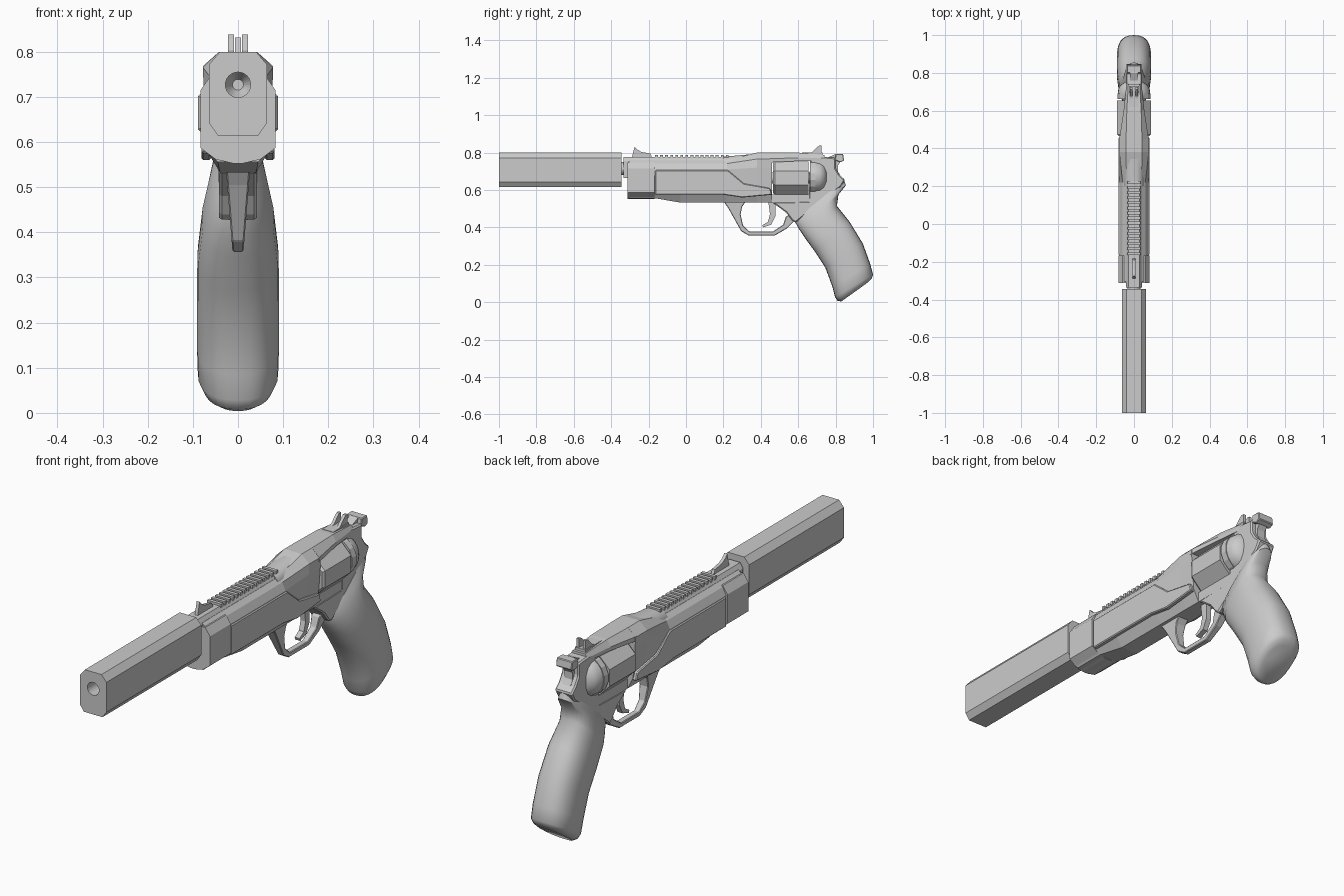
import bpy, bmesh, math
from mathutils import Vector

if "Cube" in bpy.data.objects:
    bpy.data.objects.remove(bpy.data.objects["Cube"])


def finish(name, bm, bevel=0, smooth=None):
    bmesh.ops.recalc_face_normals(bm, faces=bm.faces)
    me = bpy.data.meshes.new(name)
    bm.to_mesh(me)
    bm.free()
    ob = bpy.data.objects.new(name, me)
    bpy.context.collection.objects.link(ob)
    bpy.ops.object.select_all(action='DESELECT')
    bpy.context.view_layer.objects.active = ob
    ob.select_set(True)
    if bevel:
        m = ob.modifiers.new("bevel", 'BEVEL')
        m.width, m.segments = bevel, 1
        m.limit_method = 'ANGLE'
    if smooth:
        bpy.ops.object.shade_smooth_by_angle(angle=math.radians(smooth))
    return ob


def loft(name, rings, **kw):
    """Skin closed rings of (x, y, z) points and cap both ends."""
    bm = bmesh.new()
    vs = [[bm.verts.new(p) for p in r] for r in rings]
    n = len(vs[0])
    for a, b in zip(vs, vs[1:]):
        for i in range(n):
            bm.faces.new((a[i], a[(i + 1) % n], b[(i + 1) % n], b[i]))
    bm.faces.new(vs[0])
    bm.faces.new(vs[-1])
    return finish(name, bm, **kw)


def along_y(name, sections, **kw):
    """Loft mirrored half sections: (y, [(x, z), ...] from bottom to top)."""
    return loft(name, [[(x, y, z) for x, z in h] + [(-x, y, z) for x, z in reversed(h)]
                       for y, h in sections], **kw)


def plate(name, pts, x0, x1=None, **kw):
    """Side profile of (y, z) points given thickness in x; x0 may be a function of z."""
    if x1 is None:
        f = x0 if callable(x0) else (lambda z: x0)
        return loft(name, [[(s * f(z), y, z) for y, z in pts] for s in (-1, 1)], **kw)
    return loft(name, [[(x, y, z) for y, z in pts] for x in (x0, x1)], **kw)


def lathe(name, prof, z, n, turn=0, **kw):
    """Turned part about the y direction: (y, radius) pairs."""
    ang = [turn + 2 * math.pi * i / n for i in range(n)]
    return loft(name, [[(r * math.cos(a), y, z + r * math.sin(a)) for a in ang]
                       for y, r in prof], **kw)


def box(name, x, y0, y1, z0, z1, **kw):
    return plate(name, [(y0, z0), (y1, z0), (y1, z1), (y0, z1)], x, **kw)


# suppressor with bore
oct_half = [(.045, .615), (.064, .642), (.064, .772), (.04, .80)]
suppressor = along_y("suppressor", [(-1, oct_half), (-.345, oct_half)])
cutter = lathe("bore_cutter", [(-1.05, .028), (-.9, .028), (-.87, .012)], .727, 24)
cutter.hide_render = True
mod = suppressor.modifiers.new("bore", 'BOOLEAN')
mod.object, mod.solver = cutter, 'EXACT'
bpy.context.view_layer.objects.active = suppressor
bpy.ops.object.modifier_apply(modifier="bore")
bpy.data.objects.remove(cutter)

# barrel, muzzle neck and ribbed top
lathe("muzzle_neck", [(-.36, .035), (-.30, .035)], .715, 16, smooth=40)
cover = [(.042, .665), (.042, .755), (.028, .777)]
along_y("barrel_cover", [(-.335, cover), (.40, cover)])
for i in range(15):
    y = -.165 + i * .027
    box("rib_slat", .034, y, y + .015, .77, .787)
along_y("rear_barrel_swell", [(.20, [(.05, .72), (.052, .75), (.035, .772), (.015, .778)]),
                              (.39, [(.06, .72), (.062, .76), (.04, .787), (.018, .795)])],
        smooth=50)

# front body with sloping shoulders rising into the frame
low = [(.04, .533), (.072, .585), (.076, .71), (.06, .742), (.04, .76)]
high = [(.04, .533), (.066, .585), (.076, .72), (.078, .766), (.042, .80)]
nose = [(.045, .556)] + low[1:]
along_y("front_body", [(-.305, nose), (-.165, nose), (-.03, low), (.22, low),
                       (.38, high), (.46, high)])
lug = [(.012, .553), (.05, .562), (.083, .587), (.083, .715), (.06, .748)]
along_y("front_lug", [(-.312, lug), (-.168, lug)])
panel = [(-.165, .575), (-.165, .706), (.225, .706), (.31, .635), (.45, .61),
         (.46, .575), (.30, .56), (.20, .575)]
for s in (-1, 1):
    plate("side_panel", panel, s * .06, s * .081, bevel=.004)

# frame around the cylinder window
along_y("top_strap", [(.45, [(.078, .748), (.078, .768), (.042, .80)]),
                      (.60, [(.055, .755), (.055, .772), (.038, .80)]),
                      (.74, [(.04, .755), (.04, .772), (.03, .788)])])
box("bottom_strap", .04, .44, .68, .533, .577)
plate("rear_frame", [(.655, .54), (.665, .78), (.73, .778), (.80, .772), (.80, .715),
                     (.822, .68), (.85, .655), (.83, .62), (.585, .425), (.565, .44),
                     (.535, .48), (.46, .535)], .042, bevel=.006)

# cylinder, rear ring and rounded shield
k = math.pi / 8
lathe("cylinder", [(.465, .088), (.475, .096), (.655, .096)], .665, 8, k)
lathe("cylinder_pin", [(.44, .03), (.70, .03)], .665, 12)
lathe("rear_ring", [(.662, .085), (.662, .09), (.692, .09), (.692, .085)], .67, 16, k / 2)
lathe("recoil_shield", [(.69, .086), (.715, .083), (.735, .072), (.75, .05), (.756, .02)],
      .67, 24, smooth=45)

# trigger guard and trigger
plate("trigger_guard", [(.20, .54), (.225, .505), (.295, .38), (.335, .357), (.475, .357),
                        (.54, .395), (.585, .44), (.56, .47), (.535, .46), (.52, .415),
                        (.465, .378), (.34, .378), (.305, .41), (.292, .47), (.30, .51),
                        (.32, .54)], lambda z: .012 + (z - .355) * .08, bevel=.003)
plate("trigger", [(.44, .54), (.449, .47), (.438, .43), (.408, .412), (.412, .40),
                  (.455, .415), (.478, .46), (.478, .54)], .012)

# sights
plate("front_sight", [(-.29, .77), (-.283, .80), (-.275, .832), (-.262, .818),
                      (-.24, .804), (-.19, .795), (-.18, .77)], .007)
box("rear_sight_base", .026, .62, .73, .775, .80)
for s in (-1, 1):
    plate("rear_sight_post", [(.63, .79), (.675, .803), (.70, .828), (.712, .838),
                              (.725, .838), (.725, .79)], s * .009, s * .022)

# hammer with wide spur
plate("hammer", [(.75, .70), (.76, .775), (.80, .792), (.835, .785), (.825, .75),
                 (.812, .73), (.812, .70), (.83, .67), (.80, .64)], .02)
plate("hammer_spur", [(.795, .76), (.80, .793), (.84, .793), (.845, .758), (.825, .748)], .038,
      bevel=.003)

# grip: front point, back point and half width of each ring
stations = [(.58, .438, .845, .655, .044), (.585, .425, .855, .625, .056),
            (.605, .39, .815, .575, .067), (.635, .345, .807, .515, .08),
            (.69, .27, .875, .43, .09), (.745, .185, .945, .315, .091),
            (.782, .085, .985, .205, .091), (.797, .028, 1.0, .148, .089),
            (.81, .008, .993, .128, .078), (.83, .004, .975, .108, .058)]
rings = []
for fy, fz, by, bz, w in stations:
    f, b = Vector((0, fy, fz)), Vector((0, by, bz))
    ring = []
    for i in range(28):
        a = 2 * math.pi * i / 28
        c, s = math.cos(a), math.sin(a)
        c, s = (math.copysign(abs(v) ** .82, v) for v in (c, s))
        ring.append((f + b) / 2 + (b - f) / 2 * c + Vector((w * s, 0, 0)))
    rings.append(ring)
loft("grip", rings, smooth=50)
